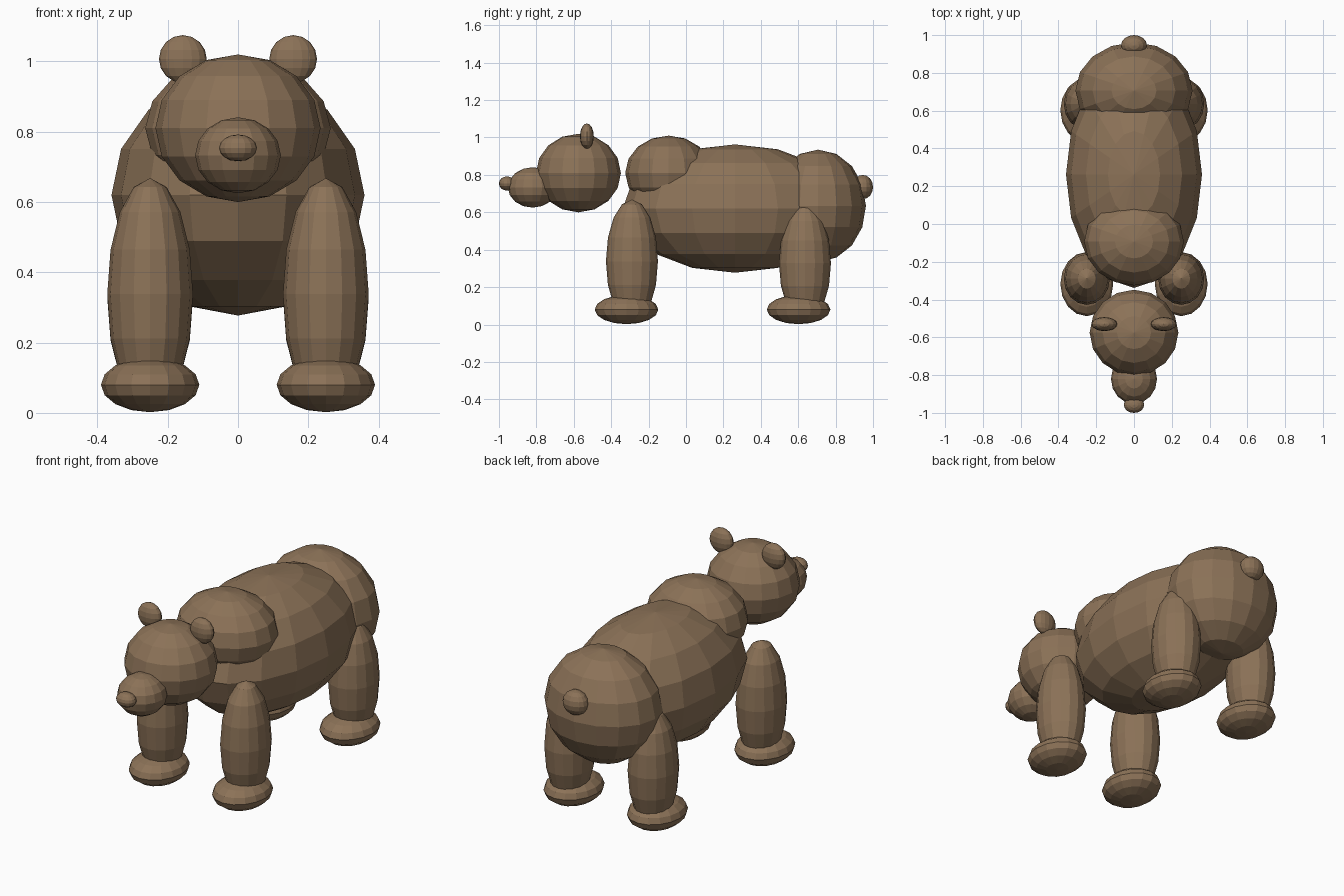
import bpy

cube = bpy.data.objects.get("Cube")
if cube:
    bpy.data.objects.remove(cube, do_unlink=True)

# Single brown fur colour
FUR = (0.26, 0.168, 0.096, 1.0)
fur = bpy.data.materials.new("brown_fur")
fur.use_nodes = True
fur.diffuse_color = FUR
bsdf = fur.node_tree.nodes["Principled BSDF"]
bsdf.inputs["Base Color"].default_value = FUR


def ellipsoid(name, center, radii):
    """Flat-shaded low-poly ellipsoid with its poles along z."""
    bpy.ops.mesh.primitive_uv_sphere_add(segments=16, ring_count=8, radius=1, location=center)
    obj = bpy.context.object
    obj.name = name
    obj.scale = radii
    bpy.ops.object.transform_apply(location=False, rotation=False, scale=True)
    obj.data.materials.append(fur)
    return obj


def pair(name, center, radii):
    """Left (+x) and right (-x) copies of one part."""
    x, y, z = center
    for side, sign in (("left", 1), ("right", -1)):
        ellipsoid(f"{side}_{name}", (sign * x, y, z), radii)


# Trunk
ellipsoid("body", (0, 0.262, 0.62), (0.36, 0.60, 0.343))
ellipsoid("shoulder_hump", (0, -0.093, 0.81), (0.264, 0.232, 0.20))
ellipsoid("rump", (0, 0.706, 0.635), (0.31, 0.256, 0.30))
ellipsoid("tail", (0, 0.945, 0.735), (0.069, 0.055, 0.065))

# Head
ellipsoid("head", (0, -0.575, 0.81), (0.235, 0.227, 0.21))
ellipsoid("snout", (0, -0.82, 0.733), (0.122, 0.132, 0.108))
ellipsoid("nose", (0, -0.957, 0.754), (0.054, 0.043, 0.038))
pair("ear", (0.157, -0.53, 1.007), (0.068, 0.037, 0.068))

# Legs and feet
pair("front_leg", (0.25, -0.289, 0.338), (0.122, 0.139, 0.33))
pair("rear_leg", (0.25, 0.636, 0.328), (0.122, 0.139, 0.318))
pair("front_foot", (0.25, -0.318, 0.08), (0.14, 0.17, 0.078))
pair("rear_foot", (0.25, 0.602, 0.08), (0.14, 0.17, 0.078))
